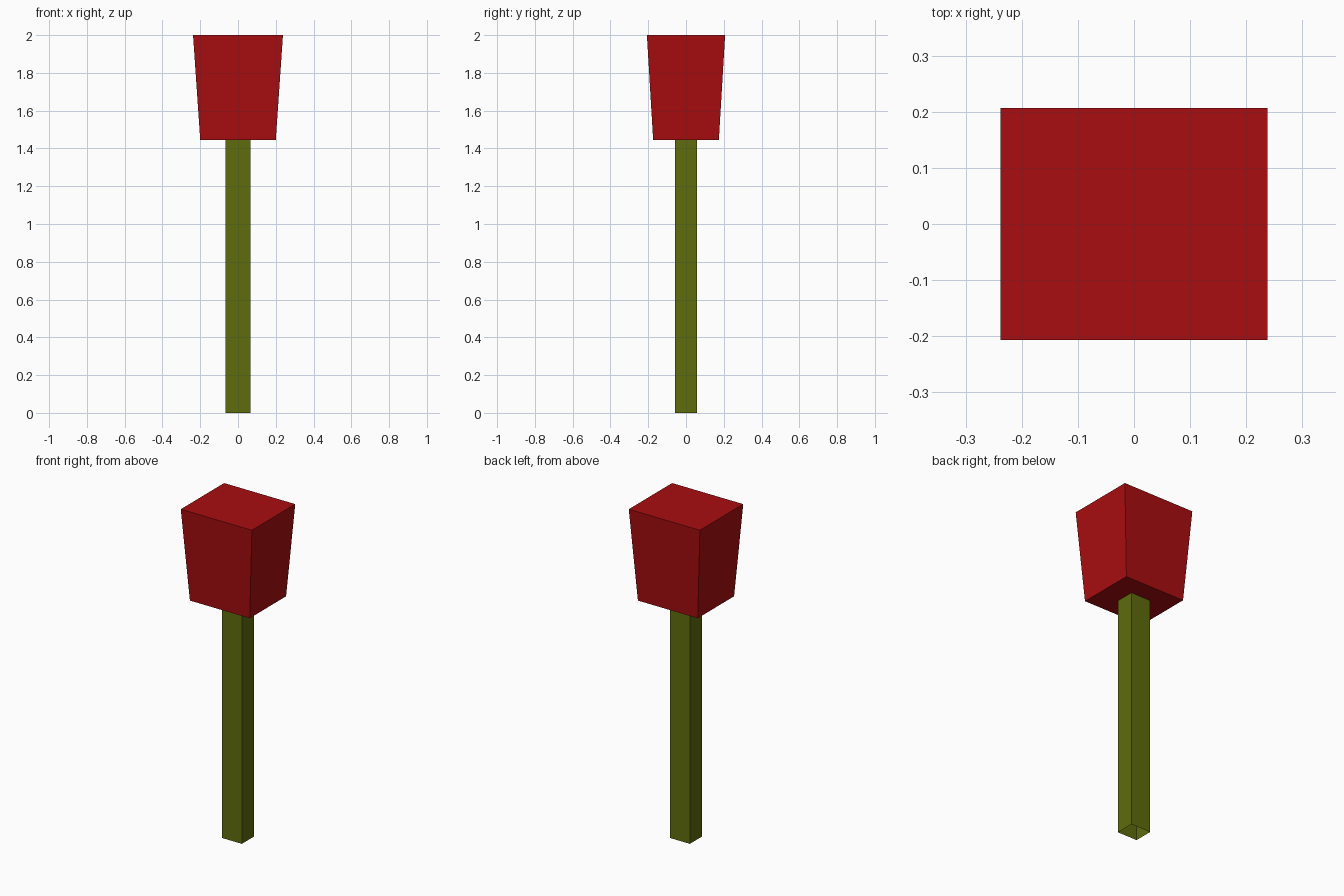
import bpy, bmesh

if "Cube" in bpy.data.objects:
    bpy.data.objects.remove(bpy.data.objects["Cube"])


def material(name, rgb):
    m = bpy.data.materials.new(name)
    m.diffuse_color = (*rgb, 1)
    m.use_nodes = True
    m.node_tree.nodes["Principled BSDF"].inputs["Base Color"].default_value = m.diffuse_color
    return m


def tapered_box(name, bottom, top, z0, z1, mat, open_bottom=False):
    """Box with separate half sizes (x, y) at the bottom and the top."""
    bm = bmesh.new()
    bmesh.ops.create_cube(bm, size=2)
    for v in bm.verts:
        hx, hy = top if v.co.z > 0 else bottom
        v.co = (v.co.x * hx, v.co.y * hy, z1 if v.co.z > 0 else z0)
    bm.normal_update()
    if open_bottom:
        down = [f for f in bm.faces if f.normal.z < -0.9]
        bmesh.ops.delete(bm, geom=down, context='FACES_ONLY')
    mesh = bpy.data.meshes.new(name)
    bm.to_mesh(mesh)
    bm.free()
    mesh.materials.append(mat)
    obj = bpy.data.objects.new(name, mesh)
    bpy.context.collection.objects.link(obj)
    return obj


red = material("petal red", (0.40, 0.004, 0.005))
green = material("stem olive green", (0.115, 0.15, 0.004))

# Flower head, widening upwards
tapered_box("flower_head", (0.2, 0.174), (0.238, 0.207), 1.445, 2.0, red)
# Straight square stem, hollow underneath
tapered_box("stem", (0.066, 0.057), (0.066, 0.057), 0.0, 1.445, green, open_bottom=True)
